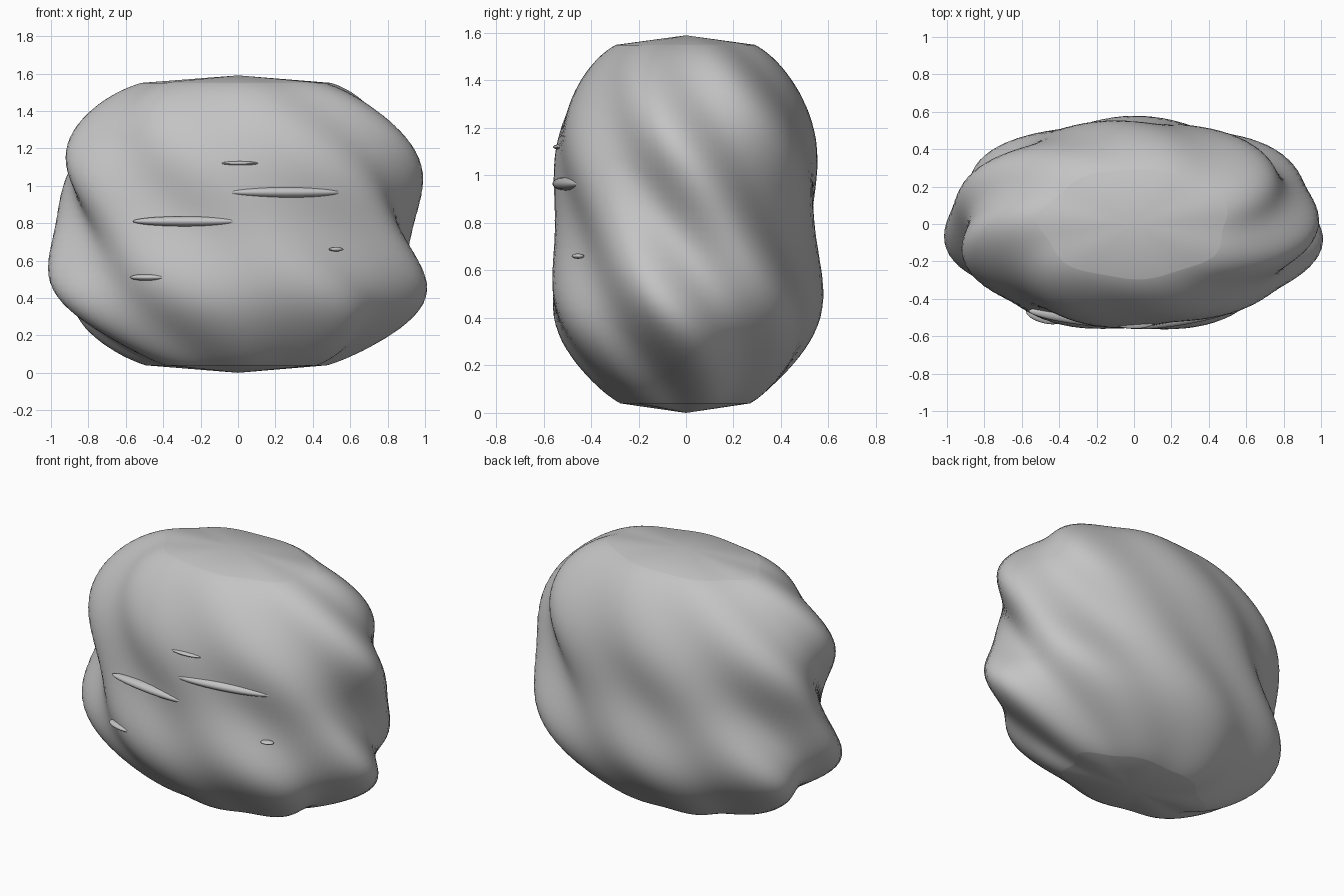
import bpy
import bmesh
from math import sin, cos, pi, radians

cube = bpy.data.objects.get("Cube")
if cube:
    bpy.data.objects.remove(cube, do_unlink=True)


def make_material(name, colour):
    mat = bpy.data.materials.new(name)
    mat.use_nodes = True
    mat.diffuse_color = colour
    mat.node_tree.nodes["Principled BSDF"].inputs["Base Color"].default_value = colour
    return mat


def add_object(name, bm, mat):
    mesh = bpy.data.meshes.new(name)
    bmesh.ops.recalc_face_normals(bm, faces=bm.faces[:])
    bm.to_mesh(mesh)
    bm.free()
    obj = bpy.data.objects.new(name, mesh)
    bpy.context.collection.objects.link(obj)
    mesh.materials.append(mat)
    bpy.ops.object.select_all(action="DESELECT")
    obj.select_set(True)
    bpy.context.view_layer.objects.active = obj
    bpy.ops.object.shade_smooth_by_angle(angle=radians(60))
    return obj


stone = make_material("stone grey", (0.55, 0.55, 0.55, 1))

HEIGHT, HALF_X, HALF_Y = 1.59, 0.955, 0.56
SIDES, RINGS, CAP = 112, 56, 0.04


def radius(t, z):
    """Rounded barrel profile with a waist and twisting ridges, strongest at the ends."""
    h = abs(2 * z / HEIGHT - 1)
    base = (1 - h ** 2.7) ** (1 / 2.7) + 0.09 * h ** 12
    twist = 8.2 * (z - 0.3)
    ridges = (1.1 - 0.3 * z) * (0.046 * cos(7 * t + twist) + 0.025 * cos(5 * t + twist))
    waist = (1.4 - z) * 0.055 * cos(7.4 * (z - 0.42))
    return base * (1 + ridges + waist)


# Boulder: stacked twisted rings closed by shallow cones
bm = bmesh.new()
rings = []
for i in range(RINGS):
    z = HEIGHT / 2 - (HEIGHT / 2 - CAP) * cos(pi * i / (RINGS - 1))
    ring = []
    for j in range(SIDES):
        t = 2 * pi * j / SIDES
        r = radius(t, z)
        ring.append(bm.verts.new((HALF_X * r * cos(t), HALF_Y * r * sin(t), z)))
    rings.append(ring)
bottom = bm.verts.new((0, 0, 0))
top = bm.verts.new((0, 0, HEIGHT))
for j in range(SIDES):
    k = (j + 1) % SIDES
    for low, high in zip(rings, rings[1:]):
        bm.faces.new((low[j], low[k], high[k], high[j]))
    bm.faces.new((rings[0][k], rings[0][j], bottom))
    bm.faces.new((rings[-1][j], rings[-1][k], top))
add_object("boulder", bm, stone)

# Thin mineral veins lying along the front: centre, half sizes and turn in degrees
veins = [
    ((0.255, -0.495, 0.965), (0.31, 0.045, 0.03), 9.5),
    ((-0.275, -0.5, 0.81), (0.29, 0.04, 0.027), -7),
    ((-0.48, -0.49, 0.51), (0.1, 0.04, 0.018), -15),
    ((0, -0.525, 1.12), (0.11, 0.035, 0.012), 0),
    ((0.525, -0.455, 0.66), (0.04, 0.025, 0.011), 15),
]
for n, (centre, size, turn) in enumerate(veins, 1):
    bm = bmesh.new()
    bmesh.ops.create_uvsphere(bm, u_segments=32, v_segments=16, radius=1)
    bmesh.ops.scale(bm, vec=size, verts=bm.verts[:])
    vein = add_object(f"stone_vein_{n}", bm, stone)
    vein.location = centre
    vein.rotation_euler.z = radians(turn)
